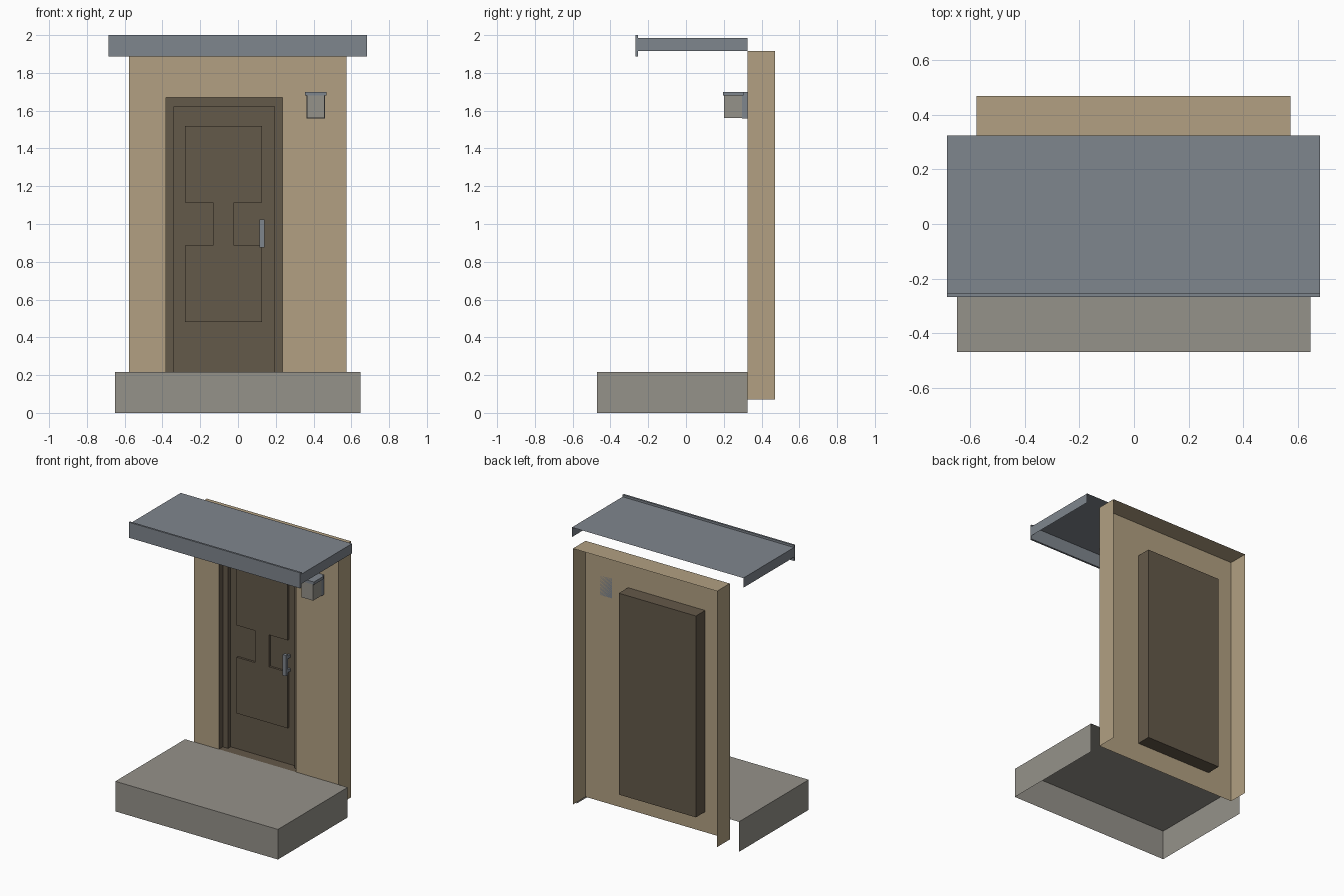
import bpy, bmesh

cube = bpy.data.objects.get("Cube")
if cube:
    bpy.data.objects.remove(cube, do_unlink=True)


def material(name, rgb):
    m = bpy.data.materials.new(name)
    m.use_nodes = True
    m.diffuse_color = (*rgb, 1)
    m.node_tree.nodes["Principled BSDF"].inputs["Base Color"].default_value = (*rgb, 1)
    return m


tan = material("tan_wall", (0.445, 0.352, 0.223))
brown = material("dark_brown", (0.127, 0.100, 0.067))
stone = material("warm_grey", (0.300, 0.287, 0.254))
metal = material("blue_grey", (0.212, 0.238, 0.270))


def finish(name, bm, mat):
    mesh = bpy.data.meshes.new(name)
    bm.to_mesh(mesh)
    bm.free()
    mesh.materials.append(mat)
    obj = bpy.data.objects.new(name, mesh)
    bpy.context.collection.objects.link(obj)
    return obj


def box_mesh(x, y, z, open_sides=()):
    """Box between pairs of limits; open_sides lists outward directions left out."""
    bm = bmesh.new()
    bmesh.ops.create_cube(bm, size=1)
    gone = [f for f in bm.faces
            if any(f.normal.dot(d) > 0.9 for d in open_sides)]
    bmesh.ops.delete(bm, geom=gone, context='FACES')
    for v in bm.verts:
        v.co = [lim[0] if c < 0 else lim[1] for c, lim in zip(v.co, (x, y, z))]
    return bm


def box(name, mat, x, y, z, open_sides=()):
    return finish(name, box_mesh(x, y, z, open_sides), mat)


FRONT, BACK, DOWN = (0, -1, 0), (0, 1, 0), (0, 0, -1)
FACE = 0.325                       # plane of the wall front
DOOR_X, DOOR_Z = (-0.38, 0.235), (0.217, 1.67)

# Entrance step, open underneath and behind
box("entrance_step", stone, (-0.65, 0.648), (-0.47, FACE), (0, 0.217), (BACK, DOWN))

# Wall shell with a doorway, open behind and below
WALL_X, WALL_Z = (-0.577, 0.574), (0.07, 1.917)
bm = box_mesh(WALL_X, (FACE, 0.47), WALL_Z, (FRONT, BACK, DOWN))


def ring(xs, zs):
    return [bm.verts.new((xs[i], FACE, zs[k])) for i, k in ((0, 0), (1, 0), (1, 1), (0, 1))]


outer, inner = ring(WALL_X, WALL_Z), ring(DOOR_X, DOOR_Z)
for i in range(4):
    j = (i + 1) % 4
    bm.faces.new((outer[i], outer[j], inner[j], inner[i]))
bmesh.ops.remove_doubles(bm, verts=bm.verts, dist=0.0001)
finish("wall", bm, tan)

# Door recess, frame and slab
box("door_recess", brown, DOOR_X, (FACE, 0.43), DOOR_Z, (FRONT,))
for side, xs in (("right", (-0.38, -0.338)), ("left", (0.193, 0.235))):
    box(f"door_frame_{side}", brown, xs, (0.37, 0.425), DOOR_Z)
box("door_frame_top", brown, (-0.338, 0.193), (0.37, 0.425), (1.622, 1.67))
box("door_slab", brown, (-0.338, 0.193), (0.40, 0.425), (0.217, 1.622))

# Raised door panel: two rectangles joined by a central bar
half = [(0.055, 0.115), (0.203, 0.115), (0.203, 0.52)]
outline = half + [(-x, z) for x, z in reversed(half)]
outline += [(-x, -z) for x, z in outline]
bm = bmesh.new()
face = bm.faces.new([bm.verts.new((x - 0.077, 0.40, z + 1.0)) for x, z in outline])
raised = bmesh.ops.extrude_face_region(bm, geom=[face])
for v in raised["geom"]:
    if isinstance(v, bmesh.types.BMVert):
        v.co.y -= 0.015
bmesh.ops.recalc_face_normals(bm, faces=bm.faces)
finish("door_panel", bm, brown)

# Pull handle on two posts
box("door_handle", metal, (0.115, 0.141), (0.345, 0.367), (0.875, 1.025))
for name, z in (("lower", 0.89), ("upper", 0.99)):
    box(f"handle_post_{name}", metal, (0.118, 0.138), (0.365, 0.40), (z, z + 0.02))

# Wall lamp
box("lamp_back_plate", metal, (0.363, 0.46), (0.297, FACE), (1.558, 1.70))
box("lamp_body", stone, (0.365, 0.458), (0.202, 0.297), (1.56, 1.68))
box("lamp_cap", metal, (0.354, 0.469), (0.195, 0.305), (1.68, 1.70))

# Canopy shell and its front fascia
CANOPY_X = (-0.685, 0.683)
box("canopy", metal, CANOPY_X, (-0.255, FACE), (1.915, 1.985), (FRONT, BACK, DOWN))
box("canopy_fascia", metal, CANOPY_X, (-0.267, -0.253), (1.888, 2.0))
